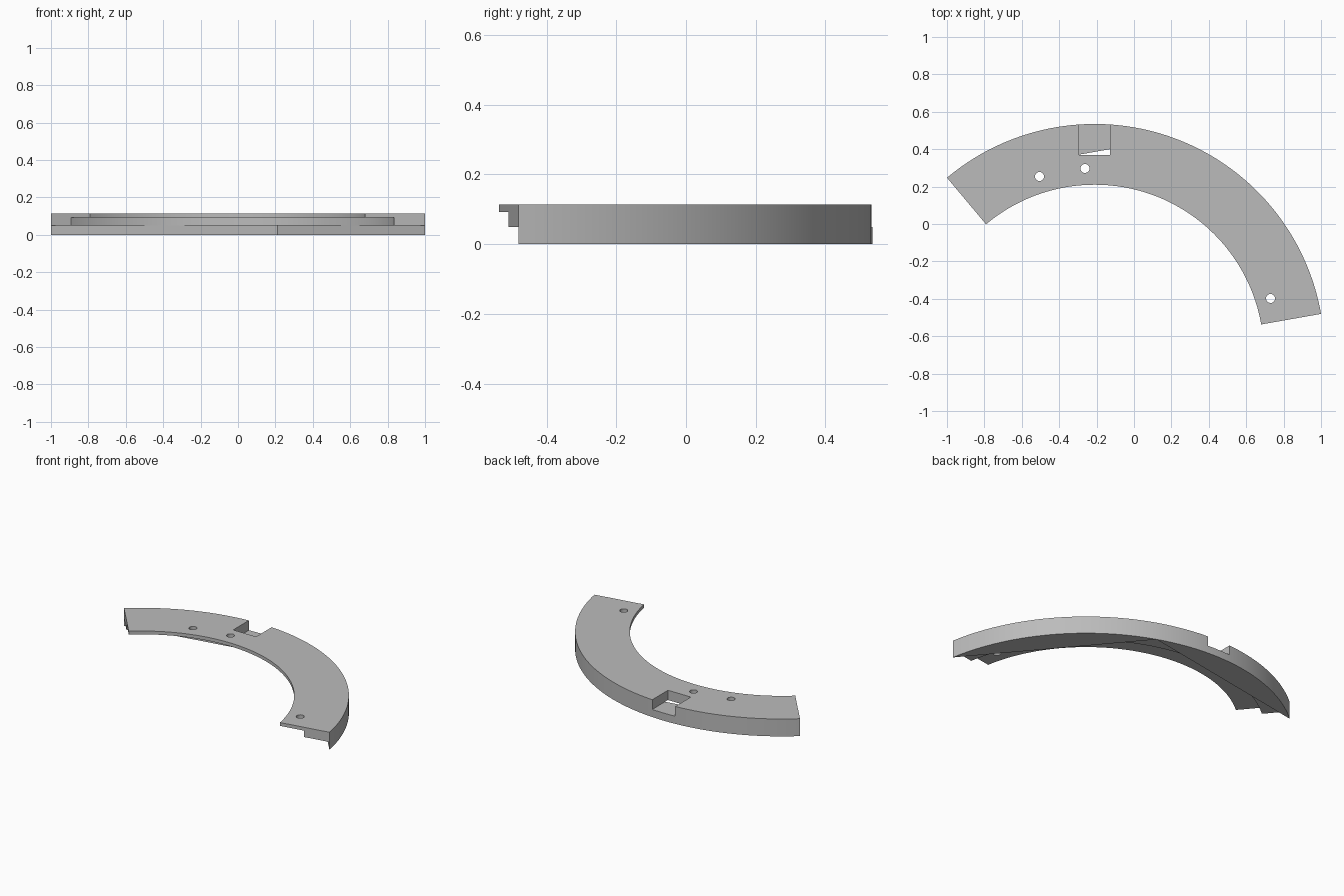
import bpy, bmesh
from math import radians, sin, cos, pi

cube = bpy.data.objects.get("Cube")
if cube:
    bpy.data.objects.remove(cube, do_unlink=True)

# Arc centre, radii and levels
CX, CY = -0.21, -0.694
R_IN, R_STEP, R_OUT = 0.904, 1.061, 1.2288
Z_LIP, Z_FLANGE, Z_TOP = 0.05, 0.092, 0.114
START, END, STEPS = 10, 130, 72

grey = bpy.data.materials.new("light grey")
grey.use_nodes = True
grey.diffuse_color = (0.5, 0.5, 0.5, 1)
grey.node_tree.nodes["Principled BSDF"].inputs["Base Color"].default_value = (0.5, 0.5, 0.5, 1)


def make_object(name, bm):
    bmesh.ops.recalc_face_normals(bm, faces=bm.faces)
    mesh = bpy.data.meshes.new(name)
    bm.to_mesh(mesh)
    bm.free()
    mesh.materials.append(grey)
    obj = bpy.data.objects.new(name, mesh)
    bpy.context.collection.objects.link(obj)
    return obj


def prism(name, points, z0, z1):
    bm = bmesh.new()
    base = bm.faces.new([bm.verts.new((x, y, z0)) for x, y in points])
    top = bmesh.ops.extrude_face_region(bm, geom=[base])["geom"]
    bmesh.ops.translate(bm, vec=(0, 0, z1 - z0),
                        verts=[v for v in top if isinstance(v, bmesh.types.BMVert)])
    return make_object(name, bm)


def polygon(x, y, radius, sides, turn=0):
    return [(x + radius * cos(turn + 2 * pi * i / sides),
             y + radius * sin(turn + 2 * pi * i / sides)) for i in range(sides)]


# Stepped section swept round the arc
section = [(R_IN, Z_FLANGE), (R_IN, Z_TOP), (R_OUT, Z_TOP),
           (R_OUT, 0), (R_STEP, 0), (R_STEP, Z_FLANGE)]
bm = bmesh.new()
rings = []
for i in range(STEPS + 1):
    a = radians(START + (END - START) * i / STEPS)
    rings.append([bm.verts.new((CX + r * cos(a), CY + r * sin(a), z)) for r, z in section])
n = len(section)
for a, b in zip(rings, rings[1:]):
    for k in range(n):
        bm.faces.new((a[k], a[(k + 1) % n], b[(k + 1) % n], b[k]))
bm.faces.new(rings[0])
bm.faces.new(rings[-1])
ring = make_object("ring_segment", bm)

# Cutters: hexagonal recess below, notch in the rim, three screw holes
cutters = [
    prism("hexagon_recess", polygon(CX, CY, R_OUT - 0.001, 6, radians(START)), -0.1, Z_LIP),
    prism("rim_notch", [(-0.294, 0.37), (-0.128, 0.37), (-0.128, 0.7), (-0.294, 0.7)], Z_LIP, 0.2),
]
for x, y in [(-0.505, 0.254), (-0.262, 0.297), (0.73, -0.398)]:
    cutters.append(prism("screw_hole", polygon(x, y, 0.024, 24), 0.06, 0.2))

bpy.ops.object.select_all(action="DESELECT")
bpy.context.view_layer.objects.active = ring
ring.select_set(True)
for cutter in cutters:
    cutter.hide_render = True
    mod = ring.modifiers.new(cutter.name, "BOOLEAN")
    mod.operation = "DIFFERENCE"
    mod.solver = "EXACT"
    mod.object = cutter
    bpy.ops.object.modifier_apply(modifier=mod.name)
    bpy.data.objects.remove(cutter, do_unlink=True)

# Smooth walls, sharp edges
bpy.ops.object.shade_smooth_by_angle(angle=radians(30))
